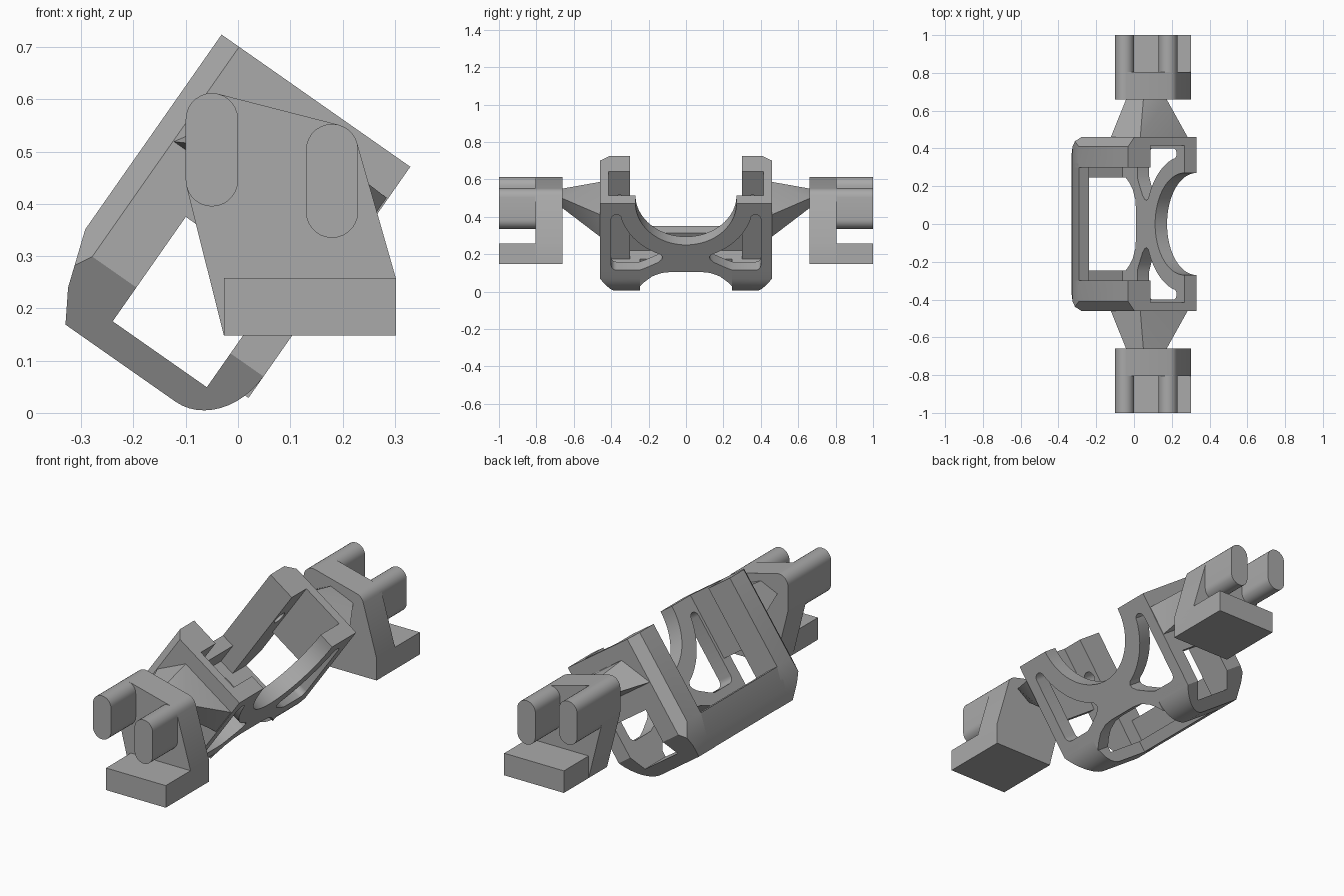
import bpy, bmesh
from math import sin, cos, pi, radians
from mathutils import Matrix, Vector

cube = bpy.data.objects.get("Cube")
if cube:
    bpy.data.objects.remove(cube, do_unlink=True)

grey = bpy.data.materials.new("plain grey")
grey.use_nodes = True
GREY = (0.4, 0.4, 0.4, 1)
grey.diffuse_color = GREY
grey.node_tree.nodes["Principled BSDF"].inputs["Base Color"].default_value = GREY

TILT = Matrix.Rotation(radians(35), 4, 'Y')   # bracket frame leans back
TOP, OUT, R = 0.575, 0.46, 0.27               # bracket height, half width, cradle radius


def arc(cx, cy, rx, ry, a0, a1, n):
    return [(cx + rx * cos(radians(a0 + (a1 - a0) * i / n)),
             cy + ry * sin(radians(a0 + (a1 - a0) * i / n))) for i in range(n + 1)]


def finish(name, bm, matrix=None, mirror=True):
    if matrix:
        bm.transform(matrix)
    bmesh.ops.recalc_face_normals(bm, faces=bm.faces)
    mesh = bpy.data.meshes.new(name)
    bm.to_mesh(mesh)
    bm.free()
    mesh.materials.append(grey)
    ob = bpy.data.objects.new(name, mesh)
    bpy.context.collection.objects.link(ob)
    if mirror:
        mod = ob.modifiers.new("mirror", 'MIRROR')
        mod.use_axis = (False, True, False)
        mod.use_mirror_merge = False
    bpy.ops.object.select_all(action='DESELECT')
    ob.select_set(True)
    bpy.context.view_layer.objects.active = ob
    bpy.ops.object.shade_smooth_by_angle(angle=radians(25))
    return ob


def prism(profile, y0, y1):
    """Extrude an (x, z) profile along y."""
    bm = bmesh.new()
    face = bm.faces.new([bm.verts.new((x, y0, z)) for x, z in profile])
    new = bmesh.ops.extrude_face_region(bm, geom=[face])["geom"]
    bmesh.ops.translate(bm, vec=(0, y1 - y0, 0),
                        verts=[v for v in new if isinstance(v, bmesh.types.BMVert)])
    return bm


def hull(points):
    bm = bmesh.new()
    for p in points:
        bm.verts.new(p)
    out = bmesh.ops.convex_hull(bm, input=bm.verts)
    junk = {g for g in out["geom_interior"] + out["geom_unused"]
            if isinstance(g, bmesh.types.BMVert)}
    bmesh.ops.delete(bm, geom=list(junk), context='VERTS')
    bmesh.ops.dissolve_limit(bm, angle_limit=0.01, verts=bm.verts, edges=bm.edges)
    return bm


def slice_off(bm, point, normal):
    """Chamfer: remove what lies beyond a plane and cap it."""
    bmesh.ops.bisect_plane(bm, geom=bm.verts[:] + bm.edges[:] + bm.faces[:],
                           plane_co=point, plane_no=normal, clear_outer=True)
    bmesh.ops.holes_fill(bm, edges=[e for e in bm.edges if e.is_boundary])


def chamfer_side(bm):
    slice_off(bm, (0, OUT, 0.085), (0, 0.135, -0.09))
    slice_off(bm, (-0.4, OUT, 0), (-0.05, 0.041, 0))


# Rear legs, with a blind round hole in the inner face
leg = [(-0.441, TOP), (-0.441, 0.12), (-0.404, 0.01), (-0.368, -0.05),
       (-0.297, -0.05), (-0.297, TOP)]
bm = prism(leg, 0.3, OUT)
chamfer_side(bm)
leg_ob = finish("rear_legs", bm, TILT)
bm = bmesh.new()
bmesh.ops.create_cone(bm, cap_ends=True, segments=24, radius1=0.032, radius2=0.032, depth=0.2,
                      matrix=TILT @ Matrix.Translation((-0.297, 0.355, 0.39))
                      @ Matrix.Rotation(pi / 2, 4, 'Y'))
cutter = finish("hole_cutter", bm, mirror=False)
cutter.hide_render = True
cutter.hide_set(True)
cut = leg_ob.modifiers.new("hole", 'BOOLEAN')
cut.object = cutter
cut.operation = 'DIFFERENCE'
cut.solver = 'EXACT'
leg_ob.modifiers.move(len(leg_ob.modifiers) - 1, 0)

# Curved feet joining legs to the front plate
foot = [(-0.368, 0.006), (-0.368, -0.051)] + arc(-0.11, 0.086, 0.11, 0.137, -90, 0, 12)
foot += [(0, 0.13), (-0.077, 0.13), (-0.077, 0.006)]
bm = prism(foot, 0.245, OUT)
chamfer_side(bm)
finish("feet", bm, TILT)

# Rear cross bar
bar = leg[1:5] + [(-0.297, 0.006), (-0.375, 0.006), (-0.375, 0.12)]
finish("rear_bar", prism(bar, -0.32, 0.32), TILT, mirror=False)

# Side walls between legs and front plate
wall = [(-0.3, 0.25), (-0.05, 0.25), (-0.05, TOP), (-0.3, TOP)]
finish("side_walls", prism(wall, 0.415, OUT), TILT)

# Front plate: round cradle on top, arched underside, two rounded windows
half = arc(0, TOP, R, R, -90, 0, 20)[1:]
half += [(OUT, TOP), (OUT, 0.085), (0.245, 0.085), (0.245, 0.035),
         (0.22, 0.065), (0.18, 0.1), (0.13, 0.122), (0.08, 0.128)]
outline = [(0, TOP - R)] + half + [(-y, q) for y, q in reversed(half)]
window = arc(0, TOP, 0.36, 0.36, -68, -16, 12)
window += arc(0.372, 0.475, 0.028, 0.028, 150, 0, 6)
window += arc(0.37, 0.17, 0.03, 0.03, 0, -90, 4)
window += [(0.25, 0.14), (0.215, 0.155), (0.15, 0.19), (0.13, 0.21), (0.125, 0.225)]
bm = bmesh.new()
for loop in (outline, window, [(-y, q) for y, q in window]):
    vs = [bm.verts.new((0, y, q)) for y, q in loop]
    for a, b in zip(vs, vs[1:] + vs[:1]):
        bm.edges.new((a, b))
bmesh.ops.triangle_fill(bm, edges=bm.edges[:], use_beauty=True, normal=(1, 0, 0))
new = bmesh.ops.extrude_face_region(bm, geom=bm.faces[:])["geom"]
bmesh.ops.translate(bm, vec=(-0.077, 0, 0),
                    verts=[v for v in new if isinstance(v, bmesh.types.BMVert)])
finish("front_plate", bm, TILT, mirror=False)

# Tapered struts out to the end clamps
base = [TILT @ Vector((p, OUT - 0.005, q))
        for p, q in ((-0.4, 0.354), (-0.31, 0.5), (0, 0.5), (0, 0.354))]
tip = [(x, 0.665, z) for x, z in ((-0.04, 0.51), (0.05, 0.55), (0.17, 0.5), (0.1, 0.45))]
finish("struts", hull(base + tip))


# End clamps: backing plate, two rounded pegs and a ledge
def stadium(x, z0, z1, r=0.05):
    return arc(x, z1 - r, r, r, 0, 180, 14) + arc(x, z0 + r, r, r, 180, 360, 14)


pegs = {"inner_pegs": stadium(-0.05, 0.395, 0.612), "outer_pegs": stadium(0.18, 0.335, 0.553)}
ledge = [(-0.027, 0.148), (0.302, 0.148), (0.302, 0.258), (-0.027, 0.258)]
outline = ledge + sum(pegs.values(), [])
finish("clamp_plates", hull([(x, y, z) for x, z in outline for y in (0.66, 0.805)]))
for name, profile in pegs.items():
    finish(name, prism(profile, 0.79, 1))
finish("ledges", prism(ledge, 0.67, 1))
